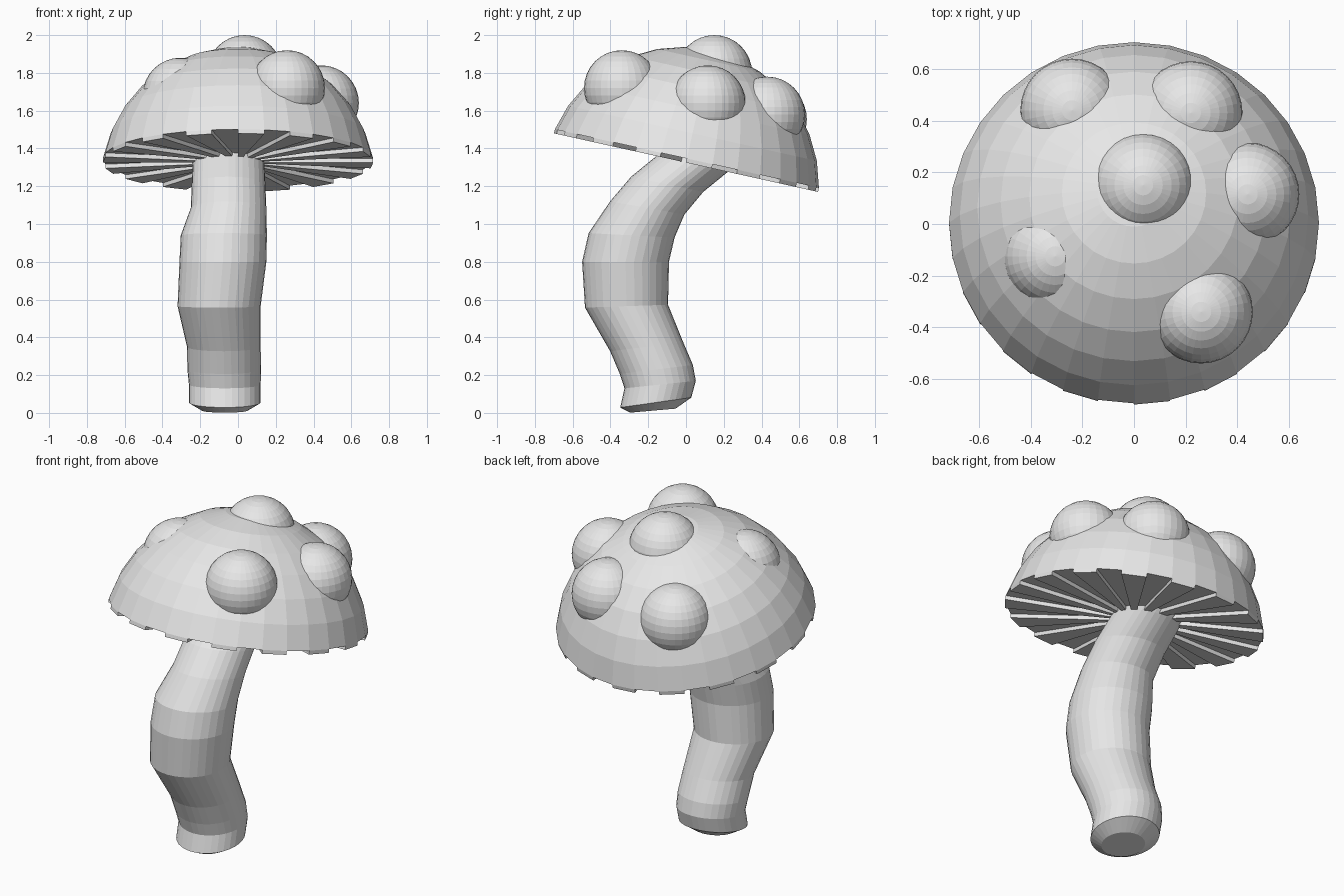
import bpy, bmesh, math
from mathutils import Matrix, Vector

if "Cube" in bpy.data.objects:
    bpy.data.objects.remove(bpy.data.objects["Cube"])

mat = bpy.data.materials.new("pale_grey")
mat.diffuse_color = (0.8, 0.8, 0.8, 1)
mat.use_nodes = True
mat.node_tree.nodes["Principled BSDF"].inputs["Base Color"].default_value = mat.diffuse_color
SEG = 32


def finish(name, bm):
    bmesh.ops.recalc_face_normals(bm, faces=bm.faces)
    me = bpy.data.meshes.new(name)
    bm.to_mesh(me)
    bm.free()
    me.materials.append(mat)
    ob = bpy.data.objects.new(name, me)
    bpy.context.collection.objects.link(ob)
    return ob


def bridge(bm, a, b):
    for i in range(len(a)):
        j = (i + 1) % len(a)
        bm.faces.new((a[i], a[j], b[j], b[i]))


# Stem: rings along a bent path (x, y, z, radius, tilt in degrees)
path = [
    (-.07, -.175, .012, .12, 5), (-.07, -.16, .055, .19, 8),
    (-.07, -.137, .15, .19, 6), (-.073, -.157, .23, .195, 7),
    (-.075, -.208, .35, .195, 7), (-.10, -.315, .565, .22, 2),
    (-.08, -.32, .80, .23, 0), (-.075, -.288, .94, .228, -3),
    (-.05, -.205, 1.085, .20, -10), (-.05, -.10, 1.21, .195, -12),
    (-.05, .035, 1.32, .19, -14), (-.05, .10, 1.38, .19, -14),
]
bm = bmesh.new()
rings = []
for x, y, z, r, tilt in path:
    t = math.radians(tilt)
    ring = []
    for i in range(SEG):
        a = math.tau * i / SEG
        s = r * math.sin(a)
        ring.append(bm.verts.new((x + r * math.cos(a), y + s * math.cos(t), z + s * math.sin(t))))
    rings.append(ring)
for a, b in zip(rings, rings[1:]):
    bridge(bm, a, b)
bm.faces.new(rings[0])
bm.faces.new(rings[-1])
finish("stem", bm)

# Cap: sphere top cut at its first ring, with radial gills under it
R, STEP, GILL = .73, math.radians(11.25), .022
base = GILL - R * math.sin(STEP)
bm = bmesh.new()
rings = []
for k in range(1, 8):
    r, z = R * math.cos(k * STEP), base + R * math.sin(k * STEP)
    rings.append([bm.verts.new((r * math.cos(i * STEP), r * math.sin(i * STEP), z)) for i in range(SEG)])
for a, b in zip(rings, rings[1:]):
    bridge(bm, a, b)
apex = bm.verts.new((0, 0, base + R))
for i in range(SEG):
    bm.faces.new((rings[-1][i], rings[-1][(i + 1) % SEG], apex))

# Gills: every other wedge of the underside hangs lower
rim = rings[0]
mid = bm.verts.new((0, 0, GILL))
for i in range(SEG):
    a, b = rim[i], rim[(i + 1) % SEG]
    if i % 2:
        bm.faces.new((b, a, mid))
    else:
        la, lb, lm = [bm.verts.new(v.co - Vector((0, 0, GILL))) for v in (a, b, mid)]
        bm.faces.new((lb, la, lm))
        bm.faces.new((a, la, lb, b))
        bm.faces.new((mid, lm, la, a))
        bm.faces.new((b, lb, lm, mid))
bmesh.ops.transform(bm, verts=bm.verts, matrix=Matrix.Translation((0, 0, 1.325))
                    @ Matrix.Rotation(math.radians(-12.5), 4, 'X'))
finish("cap", bm)

# Spots: spheres sunk into the cap
spots = [(.035, .15, 1.80), (.26, -.34, 1.72), (.44, .115, 1.64),
         (.22, .43, 1.58), (-.24, .44, 1.555), (-.305, -.125, 1.68)]
for n, pos in enumerate(spots):
    bm = bmesh.new()
    bmesh.ops.create_uvsphere(bm, u_segments=32, v_segments=16, radius=.2,
                              matrix=Matrix.Translation(pos))
    finish("cap_spot_%d" % (n + 1), bm)
